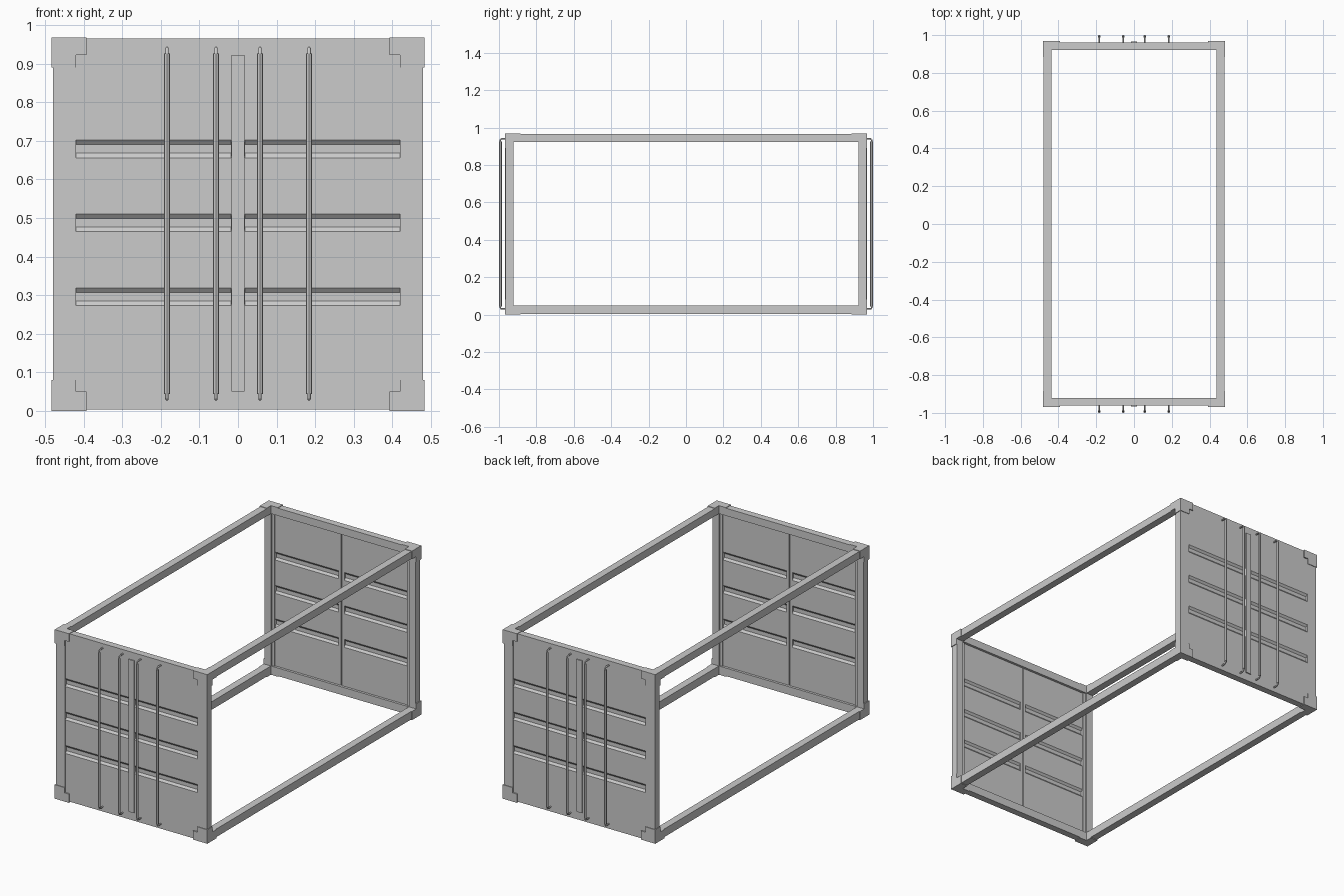
import bpy, bmesh

if "Cube" in bpy.data.objects:
    bpy.data.objects.remove(bpy.data.objects["Cube"])

GREY = bpy.data.materials.new("container_grey")
GREY.diffuse_color = (0.6, 0.6, 0.6, 1)
GREY.use_nodes = True
GREY.node_tree.nodes["Principled BSDF"].inputs["Base Color"].default_value = GREY.diffuse_color


def add_object(name, bm):
    bmesh.ops.recalc_face_normals(bm, faces=bm.faces[:])
    mesh = bpy.data.meshes.new(name)
    bm.to_mesh(mesh)
    bm.free()
    mesh.materials.append(GREY)
    obj = bpy.data.objects.new(name, mesh)
    bpy.context.collection.objects.link(obj)
    return obj


def add_box(bm, xs, ys, zs):
    """Box from three (start, end) ranges."""
    v = [bm.verts.new((x, y, z)) for x in xs for y in ys for z in zs]
    for f in ((0, 1, 3, 2), (4, 6, 7, 5), (0, 4, 5, 1),
              (2, 3, 7, 6), (0, 2, 6, 4), (1, 5, 7, 3)):
        bm.faces.new([v[i] for i in f])


def boxes(name, *parts):
    bm = bmesh.new()
    for p in parts:
        add_box(bm, *p)
    return add_object(name, bm)


def side(s, a, b):
    return (s * a, s * b)


BOT, TOP = (0.004, 0.05), (0.922, 0.965)
FACE = 0.961          # outer plane of doors and end rails
INNER = 0.936         # inner plane of doors
DEPTH = 0.010         # groove depth
GROOVES = (0.273, 0.465, 0.656)

# Side rails running front to back
for sx in (-1, 1):
    for label, zr in (("bottom", BOT), ("top", TOP)):
        boxes(label + "_side_rail", (side(sx, 0.437, 0.479), (-0.925, 0.925), zr))

for sy in (-1, 1):
    # End rails
    for label, zr in (("bottom", BOT), ("top", TOP)):
        boxes(label + "_end_rail", ((-0.44, 0.44), side(sy, 0.922, FACE), zr))

    for sx in (-1, 1):
        # Corner post with door jamb
        boxes("corner_post",
              (side(sx, 0.437, 0.479), side(sy, 0.922, 0.9645), (0.04, 0.93)),
              (side(sx, 0.42, 0.437), side(sy, 0.930, 0.9645), (0.05, 0.922)))

        # Corner castings: upright block plus arms along both rails
        for label, block, arm in (("bottom", (0, 0.08), (0, 0.05)),
                                  ("top", (0.89, 0.968), (0.922, 0.968))):
            boxes(label + "_corner_casting",
                  (side(sx, 0.437, 0.483), side(sy, 0.922, 0.968), block),
                  (side(sx, 0.42, 0.437), side(sy, 0.930, 0.968), block),
                  (side(sx, 0.393, 0.44), side(sy, 0.922, 0.968), arm),
                  (side(sx, 0.437, 0.483), side(sy, 0.885, 0.93), arm))

        # Door leaf: grooved profile extruded sideways, plus a plain stile
        def edge(y, inward):
            pts = [(y, 0.05)]
            for z in GROOVES:
                pts += [(y, z), (y + inward, z + 0.012),
                        (y + inward, z + 0.034), (y, z + 0.046)]
            return pts + [(y, 0.922)]

        bm = bmesh.new()
        outer, inner = edge(FACE, -DEPTH), edge(INNER, DEPTH)
        rows = [[[bm.verts.new((sx * x, sy * y, z)) for y, z in e]
                 for e in (outer, inner)] for x in (0.018, 0.42)]
        (o0, i0), (o1, i1) = rows
        for k in range(len(outer) - 1):
            for a, b in ((o0, o1), (i0, i1), (o0, i0), (o1, i1)):
                bm.faces.new((a[k], a[k + 1], b[k + 1], b[k]))
        for k in (0, -1):
            bm.faces.new((o0[k], o1[k], i1[k], i0[k]))
        add_box(bm, side(sx, 0.002, 0.018), side(sy, INNER, FACE), (0.05, 0.922))
        add_object("door_leaf", bm)

        # Locking bars with thin bent ends fixed to the door
        for x in (0.057, 0.184):
            bpy.ops.mesh.primitive_cylinder_add(
                vertices=12, radius=0.0075, depth=0.882,
                location=(sx * x, sy * 0.9925, 0.485))
            bar = bpy.context.object
            bar.name = "locking_bar"
            bar.data.materials.append(GREY)
            bpy.ops.object.shade_smooth_by_angle()

            curve = bpy.data.curves.new("bar_bracket", 'CURVE')
            curve.dimensions = '3D'
            curve.bevel_depth = 0.0045
            curve.bevel_resolution = 1
            curve.use_fill_caps = True
            path = ((0.957, 0.031), (0.988, 0.031), (0.9925, 0.036),
                    (0.9925, 0.935), (0.988, 0.940), (0.957, 0.940))
            spline = curve.splines.new('POLY')
            spline.points.add(len(path) - 1)
            for p, (y, z) in zip(spline.points, path):
                p.co = (sx * x, sy * y, z, 1)
            curve.materials.append(GREY)
            bracket = bpy.data.objects.new("bar_bracket", curve)
            bpy.context.collection.objects.link(bracket)

    # Strip covering the gap between the leaves
    boxes("door_seal_strip", ((-0.017, 0.017), side(sy, FACE - 0.002, 0.967), (0.05, 0.922)))
